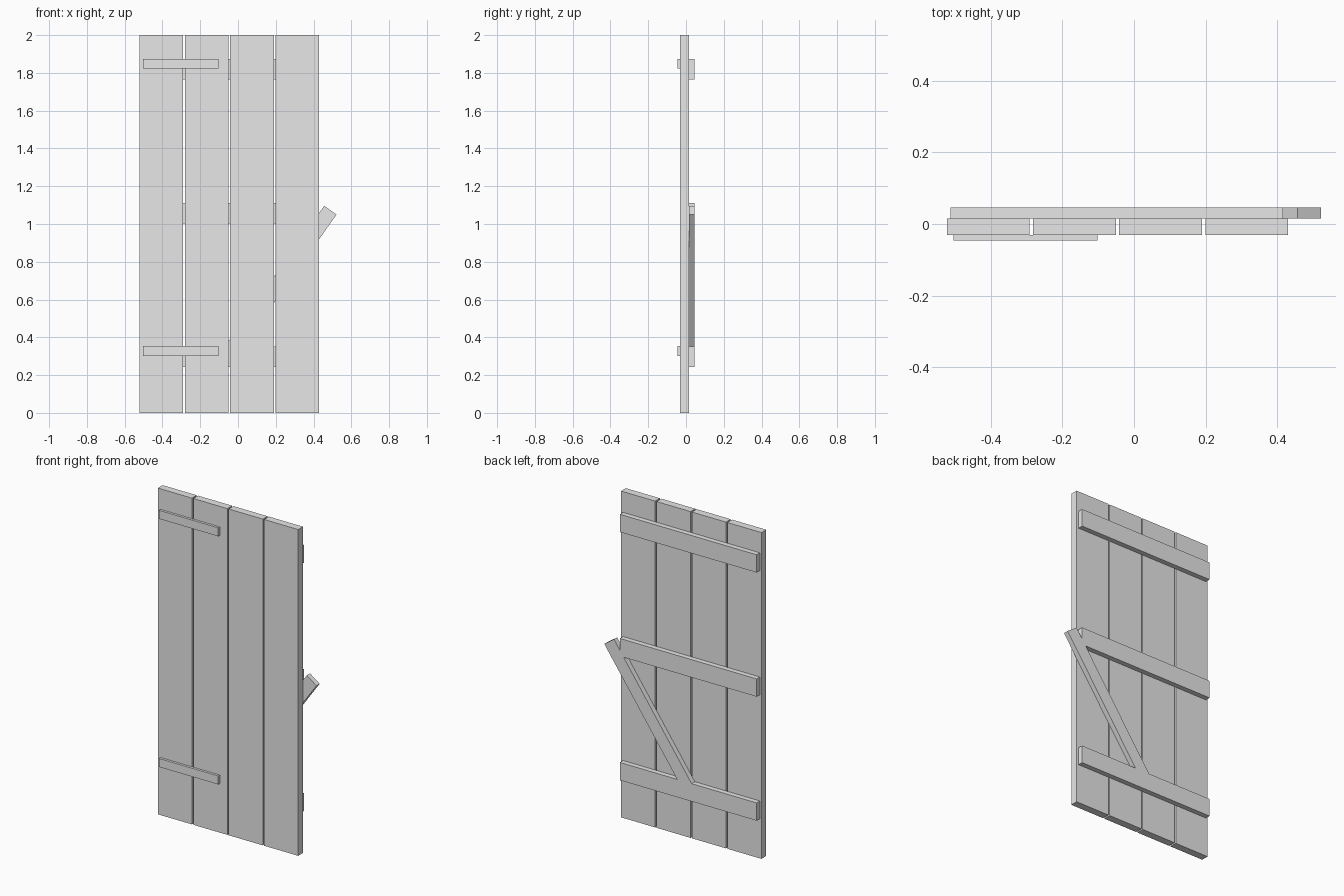
import bpy
import math

cube = bpy.data.objects.get("Cube")
if cube:
    bpy.data.objects.remove(cube, do_unlink=True)

grey = bpy.data.materials.new("plain grey")
grey.use_nodes = True
grey.diffuse_color = (0.8, 0.8, 0.8, 1)
grey.node_tree.nodes["Principled BSDF"].inputs["Base Color"].default_value = (0.8, 0.8, 0.8, 1)

# Depth layers, front to back
STRAP_FRONT, BOARD_FRONT, BOARD_BACK, BATTEN_BACK = -0.046, -0.031, 0.015, 0.046


def block(name, center, size, tilt=0.0):
    """Box with its own size, optionally turned about the y axis."""
    bpy.ops.mesh.primitive_cube_add(size=1, location=center)
    ob = bpy.context.object
    ob.name = name
    for v in ob.data.vertices:
        v.co = [c * s for c, s in zip(v.co, size)]
    ob.rotation_euler.y = tilt
    ob.data.materials.append(grey)
    return ob


def slab(name, x0, x1, y0, y1, z0, z1):
    return block(name, ((x0 + x1) / 2, (y0 + y1) / 2, (z0 + z1) / 2),
                 (x1 - x0, y1 - y0, z1 - z0))


# Four upright boards with narrow gaps
for i in range(4):
    left = -0.522 + i * 0.2403
    slab(f"board_{i + 1}", left, left + 0.231, BOARD_FRONT, BOARD_BACK, 0, 2)

# Three battens across the back
for name, z in (("bottom", 0.243), ("middle", 1.003), ("top", 1.764)):
    slab(f"{name}_batten", -0.511, 0.416, BOARD_BACK, BATTEN_BACK, z, z + 0.109)

# Two hinge straps on the front
for name, z in (("bottom", 0.301), ("top", 1.822)):
    slab(f"{name}_hinge_strap", -0.503, -0.102, STRAP_FRONT, BOARD_FRONT, z, z + 0.052)

# Diagonal brace, from the bottom batten past the end of the middle one
low, high = (-0.063, 0.293), (0.489, 1.073)
dx, dz = high[0] - low[0], high[1] - low[1]
block("diagonal_brace",
      ((low[0] + high[0]) / 2, (BOARD_BACK + BATTEN_BACK) / 2, (low[1] + high[1]) / 2),
      (math.hypot(dx, dz), BATTEN_BACK - BOARD_BACK, 0.08),
      -math.atan2(dz, dx))
